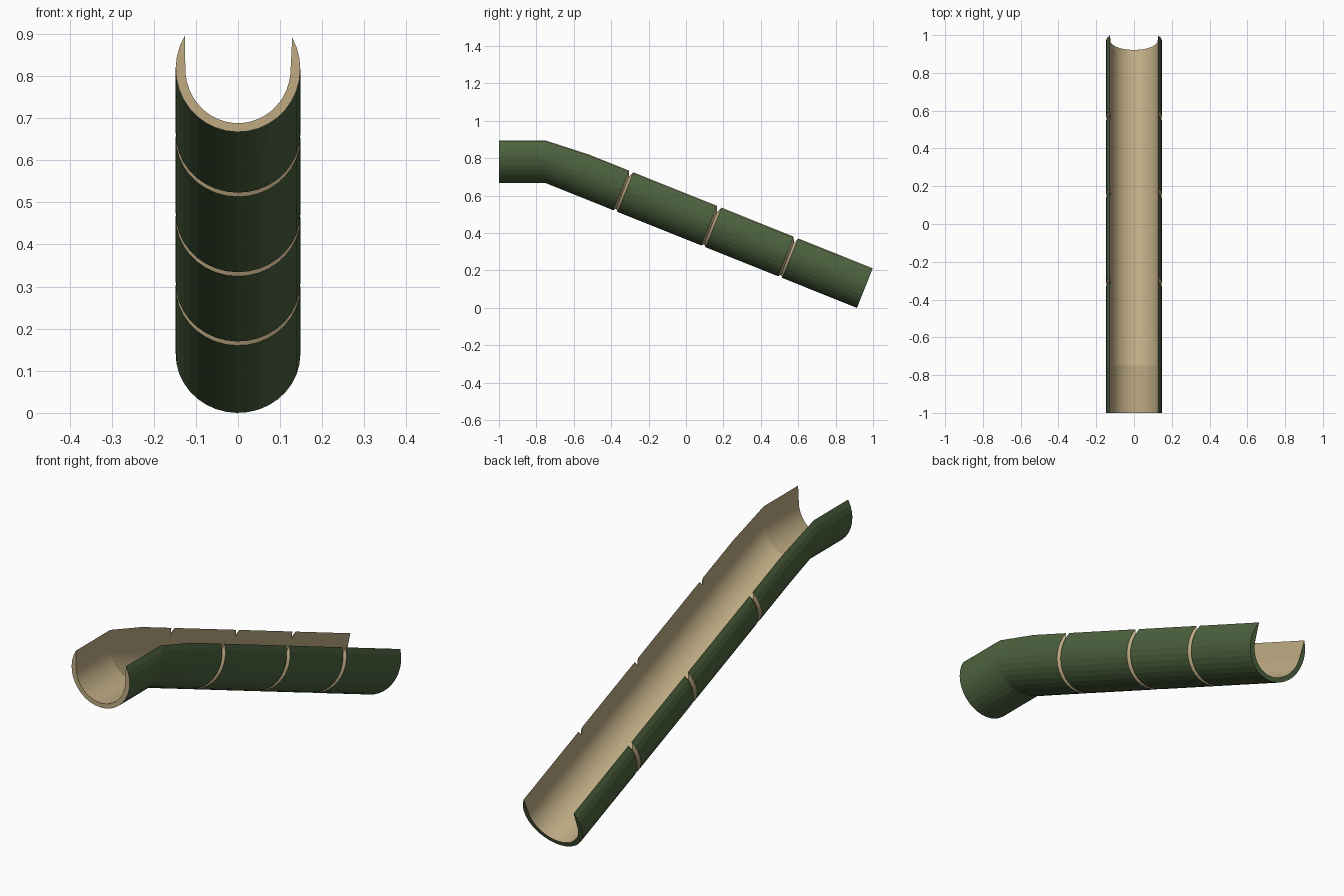
import bpy, bmesh
from math import sin, cos, asin, pi, atan
from mathutils import Vector

cube = bpy.data.objects.get("Cube")
if cube:
    bpy.data.objects.remove(cube, do_unlink=True)


def material(name, rgb):
    m = bpy.data.materials.new(name)
    m.use_nodes = True
    colour = (*rgb, 1)
    m.diffuse_color = colour
    m.node_tree.nodes["Principled BSDF"].inputs["Base Color"].default_value = colour
    return m


GREEN, TAN = 0, 1
SEGS = 24                      # facets around the half pipe
SLOPE = atan(0.401)            # descent of the long run
END_Y = 0.914                  # underside of the low end


def section(bm, y, z, tilt, groove=False):
    """Ring of a crescent cross-section, placed by its underside point."""
    s = 0.92 if groove else 1.0
    rx, rz = 0.148 * s, 0.150 * s
    tip_r, tip_l = (0.047, 0.044) if groove else (0.078, 0.074)
    a0 = -pi - asin(tip_r / rz)
    a1 = asin(tip_l / rz)
    pts = []
    for i in range(SEGS + 1):                      # bark side, tip to tip
        a = a0 + (a1 - a0) * i / SEGS
        pts.append((rx * cos(a), rz * sin(a)))
    for i in range(SEGS + 1):                      # hollow side, back again
        a = -pi * i / SEGS
        pts.append((0.125 * cos(a), 0.129 * sin(a)))
    ring = []
    for x, h in pts:
        up = h + 0.150
        ring.append(bm.verts.new((x, y + up * sin(tilt), z + up * cos(tilt))))
    return ring


def run(y, groove=False):
    """Station on the straight descending run."""
    return (y, (END_Y - y) * 0.401, SLOPE, groove)


# Stations along the pipe: level mouth, bend, descent with three notched joints
stations = [(-1.0, 0.667, 0, False), (-0.75, 0.667, 0, False), run(-0.604)]
for joint in (-0.378, 0.093, 0.503):
    stations += [run(joint - 0.012), run(joint, True), run(joint + 0.012)]
stations.append(run(END_Y))

bm = bmesh.new()
rings = [section(bm, *st) for st in stations]
count = len(rings[0])
for k in range(len(rings) - 1):
    a, b = rings[k], rings[k + 1]
    notch = stations[k][3] or stations[k + 1][3]
    for i in range(count):
        j = (i + 1) % count
        f = bm.faces.new((a[i], a[j], b[j], b[i]))
        f.material_index = GREEN if i < SEGS and not notch else TAN

# Cut ends
bm.faces.new(rings[0]).material_index = TAN
bm.faces.new(rings[-1]).material_index = GREEN
bmesh.ops.recalc_face_normals(bm, faces=bm.faces)

# Centre the notched joints' underside on straight normals of the run
mesh = bpy.data.meshes.new("half_pipe_trough")
bm.to_mesh(mesh)
bm.free()
mesh.materials.append(material("dark green bark", (0.075, 0.125, 0.05)))
mesh.materials.append(material("pale tan wood", (0.52, 0.41, 0.23)))
trough = bpy.data.objects.new("half_pipe_trough", mesh)
bpy.context.collection.objects.link(trough)
